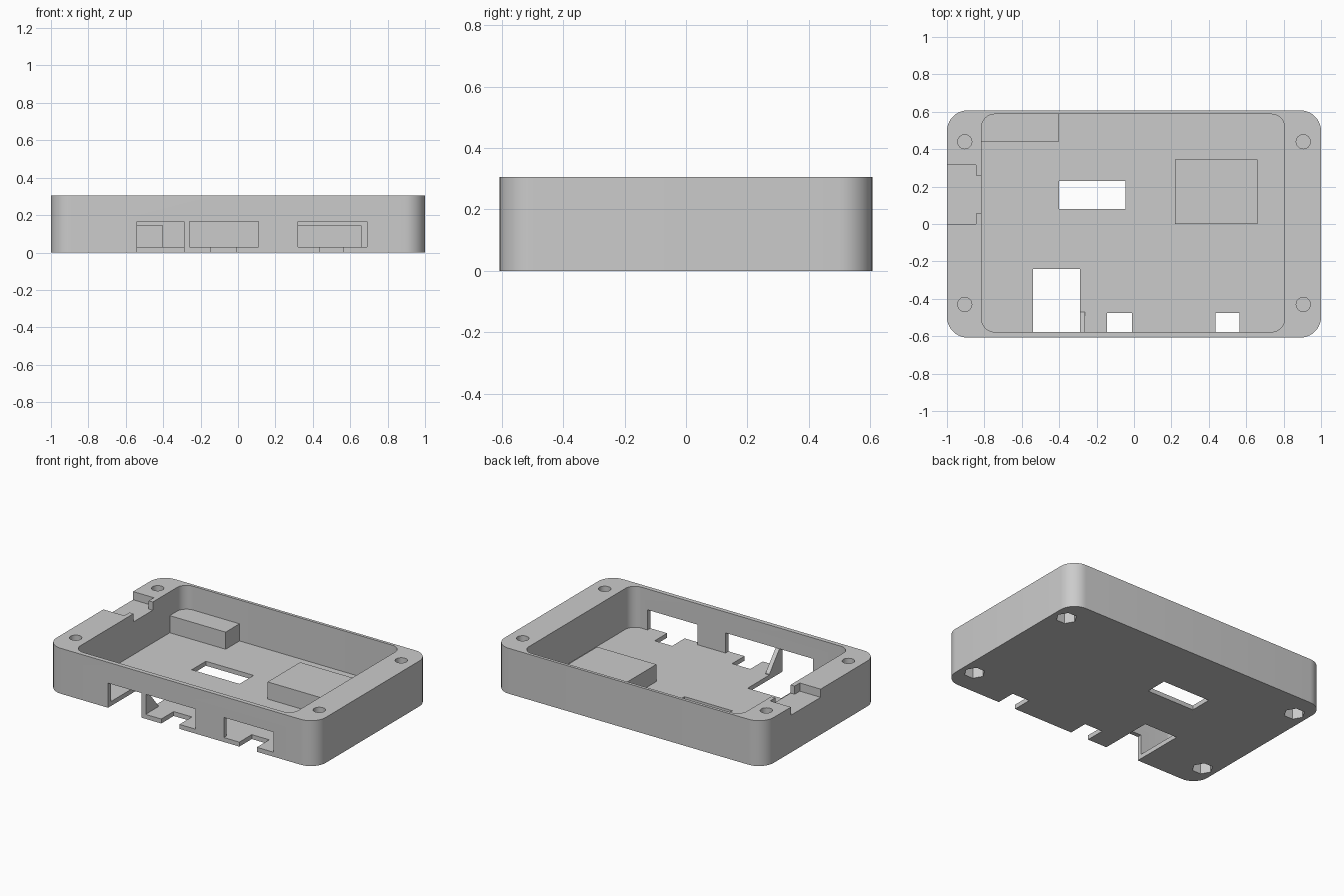
import bpy, bmesh, math

if "Cube" in bpy.data.objects:
    bpy.data.objects.remove(bpy.data.objects["Cube"])

grey = bpy.data.materials.new("grey plastic")
grey.diffuse_color = (0.6, 0.6, 0.6, 1)
grey.use_nodes = True
grey.node_tree.nodes["Principled BSDF"].inputs["Base Color"].default_value = grey.diffuse_color

H = 0.305       # height of the tray
FLOOR = 0.03    # thickness of the floor
TOP = 0.165     # top of the port openings


def prism(name, points, low, high, axis="z"):
    """Extrude a closed profile along z (x, y points) or along x (y, z points)."""
    bm = bmesh.new()
    place = (lambda p, h: (p[0], p[1], h)) if axis == "z" else (lambda p, h: (h, p[0], p[1]))
    a = [bm.verts.new(place(p, low)) for p in points]
    b = [bm.verts.new(place(p, high)) for p in points]
    n = len(points)
    bm.faces.new(a[::-1])
    bm.faces.new(b)
    for i in range(n):
        bm.faces.new((a[i], a[(i + 1) % n], b[(i + 1) % n], b[i]))
    bmesh.ops.recalc_face_normals(bm, faces=bm.faces[:])
    mesh = bpy.data.meshes.new(name)
    bm.to_mesh(mesh)
    bm.free()
    mesh.materials.append(grey)
    ob = bpy.data.objects.new(name, mesh)
    bpy.context.collection.objects.link(ob)
    return ob


def box(name, x0, x1, y0, y1, z0, z1):
    return prism(name, [(x0, y0), (x1, y0), (x1, y1), (x0, y1)], z0, z1)


def rounded(x0, x1, y0, y1, r, steps=10):
    corners = [(x1 - r, y1 - r), (x0 + r, y1 - r), (x0 + r, y0 + r), (x1 - r, y0 + r)]
    return [(cx + r * math.cos(math.pi / 2 * (k + i / steps)),
             cy + r * math.sin(math.pi / 2 * (k + i / steps)))
            for k, (cx, cy) in enumerate(corners) for i in range(steps + 1)]


def ring(cx, cy, r, n):
    return [(cx + r * math.cos(math.tau * i / n), cy + r * math.sin(math.tau * i / n))
            for i in range(n)]


def cut(target, cutter):
    mod = target.modifiers.new("cut", "BOOLEAN")
    mod.operation = "DIFFERENCE"
    mod.solver = "EXACT"
    mod.object = cutter
    bpy.context.view_layer.objects.active = target
    bpy.ops.object.modifier_apply(modifier=mod.name)
    bpy.data.objects.remove(cutter)


# Tray with its hollow
tray = prism("tray", rounded(-1, 1, -0.607, 0.607, 0.11), 0, H)
cut(tray, prism("hollow", rounded(-0.815, 0.805, -0.577, 0.587, 0.07), FLOOR, 0.5))

# Port openings in the front wall and gaps in the floor
openings = [
    (-0.54, -0.29, -0.7, -0.24, -0.1, TOP),       # tall port, open through the floor
    (-0.26, 0.11, -0.7, -0.55, FLOOR, TOP),       # middle port
    (0.32, 0.69, -0.7, -0.55, FLOOR, TOP),        # right port
    (-0.145, -0.01, -0.7, -0.475, -0.1, 0.06),    # floor notch of the middle port
    (0.435, 0.565, -0.7, -0.475, -0.1, 0.06),     # floor notch of the right port
    (-0.4, -0.045, 0.08, 0.23, -0.1, 0.1),        # slot in the floor
    (-1.1, -0.845, 0.0, 0.315, 0.25, 0.5),        # socket in the left rim
    (-0.86, -0.8, 0.055, 0.26, 0.25, 0.5),        # inner throat of the socket
]
for o in openings:
    cut(tray, box("opening", *o))

# Blind screw holes above, hexagonal nut pockets below
for x in (-0.905, 0.905):
    for y in (-0.43, 0.44):
        cut(tray, prism("screw_hole", ring(x, y, 0.038, 24), 0.11, 0.5))
        cut(tray, prism("nut_pocket", ring(x, y, 0.065, 6), -0.1, 0.1))

# Raised supports standing on the floor
corner_support = box("corner_support", -0.83, -0.4, 0.44, 0.597, 0.015, 0.145)
square_support = box("square_support", 0.22, 0.66, 0.0, 0.345, 0.015, 0.145)

# Sloping brace behind the post between two ports
brace = prism("post_brace", [(-0.59, 0.01), (-0.47, 0.01), (-0.47, FLOOR + 0.005), (-0.577, TOP),
                             (-0.59, TOP)], -0.29, -0.262, "x")

for ob in (tray, corner_support, square_support, brace):
    bpy.ops.object.select_all(action="DESELECT")
    ob.select_set(True)
    bpy.context.view_layer.objects.active = ob
    bpy.ops.object.shade_smooth_by_angle(angle=math.radians(30))
